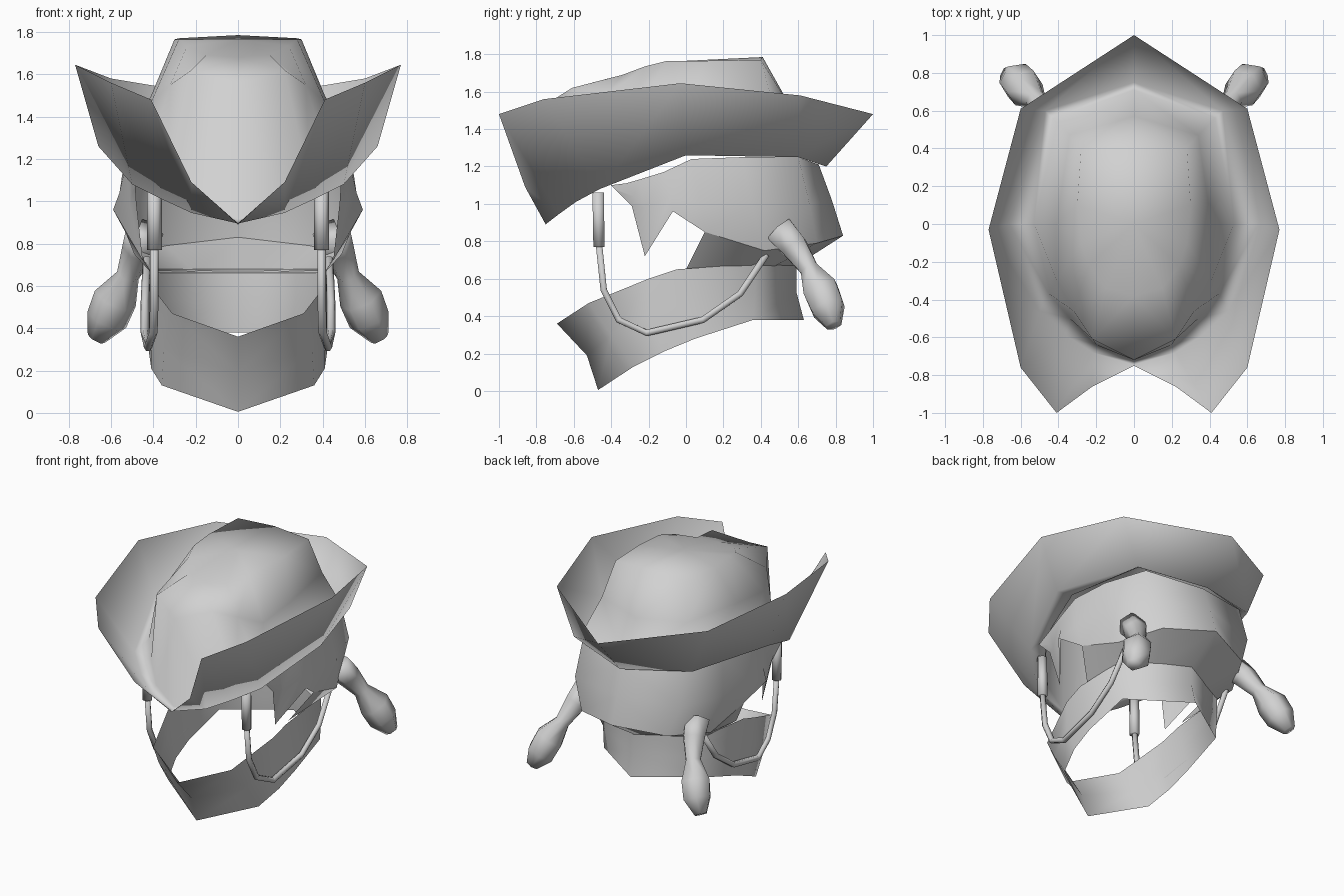
import bpy, bmesh, math
from mathutils import Vector

cloth = bpy.data.materials.new("light_grey")
cloth.diffuse_color = (0.64, 0.64, 0.64, 1)


def finish(name, bm):
    """Turn half of a part into a mirrored, smooth object."""
    bmesh.ops.recalc_face_normals(bm, faces=bm.faces)
    for f in bm.faces:
        f.smooth = True
    me = bpy.data.meshes.new(name)
    bm.to_mesh(me)
    bm.free()
    ob = bpy.data.objects.new(name, me)
    bpy.context.collection.objects.link(ob)
    me.materials.append(cloth)
    mod = ob.modifiers.new("mirror", 'MIRROR')
    mod.merge_threshold = 0.001
    return ob


def loft(name, rings, cap=None):
    """Skin right-hand half rings; optionally close the last onto a point."""
    bm = bmesh.new()
    rows = [[bm.verts.new(p) for p in r] for r in rings]
    for a, b in zip(rows, rows[1:]):
        for i in range(len(a) - 1):
            bm.faces.new((a[i], a[i + 1], b[i + 1], b[i]))
    if cap:
        c = bm.verts.new(cap)
        for p, q in zip(rows[-1], rows[-1][1:]):
            bm.faces.new((p, q, c))
    return finish(name, bm)


def tube(name, path, sides):
    """Tube through (x, y, z, radius) stations, closed at both ends."""
    bm = bmesh.new()
    pts = [Vector(p[:3]) for p in path]
    rows = []
    for i, p in enumerate(pts):
        d = (pts[min(i + 1, len(pts) - 1)] - pts[max(i - 1, 0)]).normalized()
        u = Vector((1, 0, 0))
        u = (u - d * u.dot(d)).normalized()
        w = d.cross(u)
        rows.append([bm.verts.new(p + path[i][3] * (u * math.cos(t) + w * math.sin(t)))
                     for t in (2 * math.pi * k / sides for k in range(sides))])
    for a, b in zip(rows, rows[1:]):
        for k in range(sides):
            n = (k + 1) % sides
            bm.faces.new((a[k], a[n], b[n], b[k]))
    bm.faces.new(rows[0])
    bm.faces.new(rows[-1])
    return finish(name, bm)


# Hat in one skin, half rings from the back to the front: upturned brim, fold, crown
brim_edge = [(0, 1, 1.48), (.6, .61, 1.58), (.77, -.03, 1.645), (.6, -.76, 1.56),
             (.41, -1, 1.48), (.22, -.86, 1.09), (0, -.75, .89)]
brim_fold = [(0, .75, 1.2), (.47, .6, 1.25), (.66, 0, 1.26), (.5, -.46, 1.08),
             (.36, -.59, 1.01), (.22, -.68, .945), (0, -.745, .895)]
crown_base = [(0, .71, 1.24), (.43, .56, 1.28), (.53, 0, 1.28), (.45, -.37, 1.15),
              (.34, -.5, 1.08), (.2, -.64, .99), (0, -.725, .92)]
crown_mid = [(0, .57, 1.5), (.34, .47, 1.52), (.41, 0, 1.5), (.41, -.3, 1.47),
             (.32, -.46, 1.55), (.22, -.61, 1.62), (0, -.72, 1.55)]
crown_top = [(0, .41, 1.785), (.28, .4, 1.77), (.3, .1, 1.765), (.28, -.1, 1.765),
             (.24, -.22, 1.735), (.15, -.34, 1.69), (0, -.38, 1.68)]
loft("hat", [brim_edge, brim_fold, crown_base, crown_mid, crown_top], (0, 0, 1.765))

# Hair, flaring to the back with pointed locks at the temples
hair_top = [(0, .71, 1.21), (.4, .6, 1.25), (.5, .3, 1.25), (.53, .03, 1.24),
            (.53, -.12, 1.17), (.51, -.25, 1.13), (.5, -.32, 1.11), (.48, -.4, 1.1)]
hair_mid = [(0, .78, 1.02), (.42, .66, 1.0), (.54, .35, 1.0), (.56, .08, 1.0),
            (.56, -.08, 1.04), (.51, -.22, .98), (.5, -.28, 1.04), (.485, -.38, 1.08)]
hair_end = [(0, .84, .83), (.34, .7, .79), (.49, .42, .75), (.53, .1, .85),
            (.59, -.07, .96), (.45, -.22, .72), (.48, -.29, .99), (.485, -.37, 1.07)]
loft("hair", [hair_top, hair_mid, hair_end])

# Hair under the nape, tucked into the scarf
loft("nape_hair", [
    [(0, .84, .83), (.34, .7, .79), (.49, .42, .75), (.53, .1, .85)],
    [(0, .575, .66), (.2, .46, .66), (.39, .34, .66), (.4, .0, .65)]])

# Pigtails with a swollen end
tube("pigtail", [(.44, .5, .86, .09), (.47, .58, .77, .08), (.52, .66, .65, .055),
                 (.58, .72, .54, .105), (.62, .76, .44, .1), (.67, .79, .35, .045)], 6)

# Loose scarf around the neck, pointed at front and back
loft("scarf", [
    [(0, .59, .68), (.4, .37, .68), (.42, -.05, .65),
     (.41, -.2, .6), (.31, -.52, .47), (0, -.69, .36)],
    [(0, .59, .53), (.4, .37, .53), (.42, 0, .47),
     (.41, -.2, .4), (.35, -.4, .3), (0, -.53, .19)],
    [(0, .63, .38), (.4, .36, .38), (.42, .05, .28),
     (.41, -.12, .21), (.36, -.28, .13), (0, -.47, .005)]])

# Hanging side cords: a thick sleeve and a thin curved loop
tube("cord_sleeve", [(.395, -.47, 1.06, .035), (.395, -.465, .77, .035)], 6)
tube("cord", [(.395, -.465, .78, .02), (.395, -.44, .54, .02), (.4, -.36, .38, .02),
              (.425, -.21, .31, .02), (.44, .09, .38, .02), (.44, .29, .52, .02),
              (.43, .43, .73, .02)], 6)
